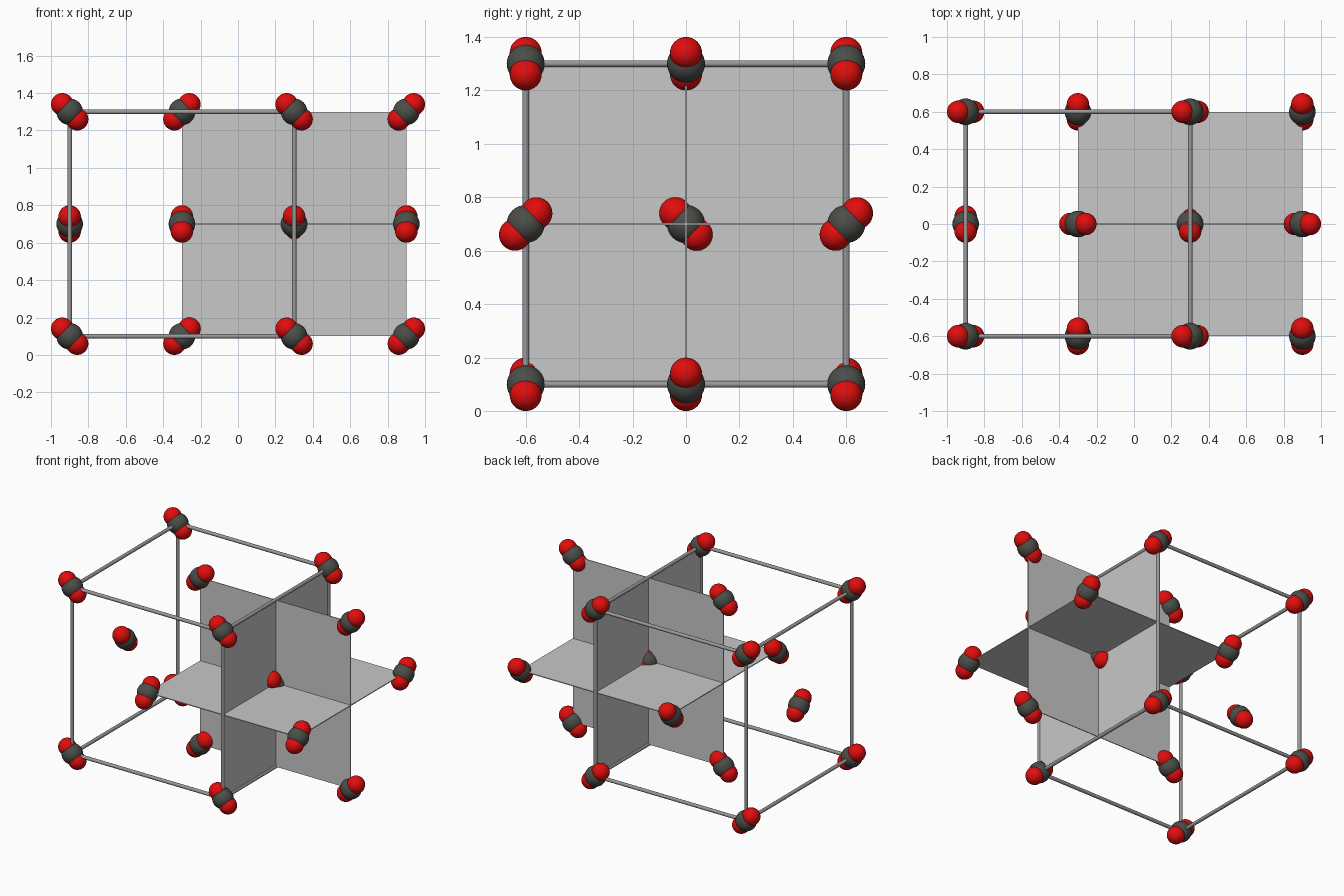
import bpy
from mathutils import Vector

if "Cube" in bpy.data.objects:
    bpy.data.objects.remove(bpy.data.objects["Cube"])

HALF = 0.6          # half of the unit cell edge
MID = 0.7           # height of the cell centre
CELL_X = -0.3       # cell centre in x
PLANE_X = 0.3       # centre of the crossing planes


def material(name, rgb):
    m = bpy.data.materials.new(name)
    m.diffuse_color = (*rgb, 1)
    m.use_nodes = True
    m.node_tree.nodes["Principled BSDF"].inputs["Base Color"].default_value = m.diffuse_color
    return m


RED = material("oxygen red", (0.75, 0.004, 0.004))
CHARCOAL = material("carbon charcoal", (0.07, 0.075, 0.065))
GREY = material("rod grey", (0.32, 0.32, 0.32))
LIGHT = material("plane light grey", (0.58, 0.58, 0.58))


def finish(name, mat, smooth=True):
    ob = bpy.context.object
    ob.name = name
    ob.data.materials.append(mat)
    if smooth:
        bpy.ops.object.shade_smooth_by_angle()
    return ob


def ball(name, centre, radius, mat):
    bpy.ops.mesh.primitive_uv_sphere_add(segments=32, ring_count=16, radius=radius, location=centre)
    finish(name, mat)


def molecule(centre, axis):
    # one carbon ball with an oxygen ball on each side
    c, off = Vector(centre), Vector(axis) * 0.04
    ball("carbon_atom", c, 0.071, CHARCOAL)
    for s in (-1, 1):
        ball("oxygen_atom", c + off * s, 0.06, RED)


def rod(centre, axis):
    bpy.ops.mesh.primitive_cylinder_add(
        vertices=24, radius=0.0125, depth=2 * HALF, location=centre,
        rotation=Vector(axis).to_track_quat('Z', 'Y').to_euler())
    finish("cell_edge_rod", GREY)


def plane(name, thin_axis):
    bpy.ops.mesh.primitive_cube_add(size=1, location=(PLANE_X, 0, MID))
    size = [2 * HALF] * 3
    size[thin_axis] = 0.006
    bpy.context.object.scale = size
    bpy.ops.object.transform_apply(location=False, rotation=False, scale=True)
    finish(name, LIGHT, smooth=False)


# the twelve cell edges
for axis in range(3):
    for a in (-HALF, HALF):
        for b in (-HALF, HALF):
            p = [a, b]
            p.insert(axis, 0)
            d = [0, 0, 0]
            d[axis] = 1
            rod(Vector(p) + Vector((CELL_X, 0, MID)), d)

# three crossing planes around the shared face centre
for i, label in enumerate(("side_plane", "front_plane", "level_plane")):
    plane(label, i)

# molecules at cell corners
for x in (-0.9, 0.3):
    for y in (-HALF, HALF):
        for z in (MID - HALF, MID + HALF):
            molecule((x, y, z), (-1, 0, 1))
    # left and right face centres
    molecule((x, 0, MID), (0, -1, 1))

# remaining face centres and outer neighbours
for x in (-0.3, 0.9):
    for s in (-HALF, HALF):
        molecule((x, 0, MID + s), (1, 0, 1))
        molecule((x, s, MID), (0, 1, 1))
